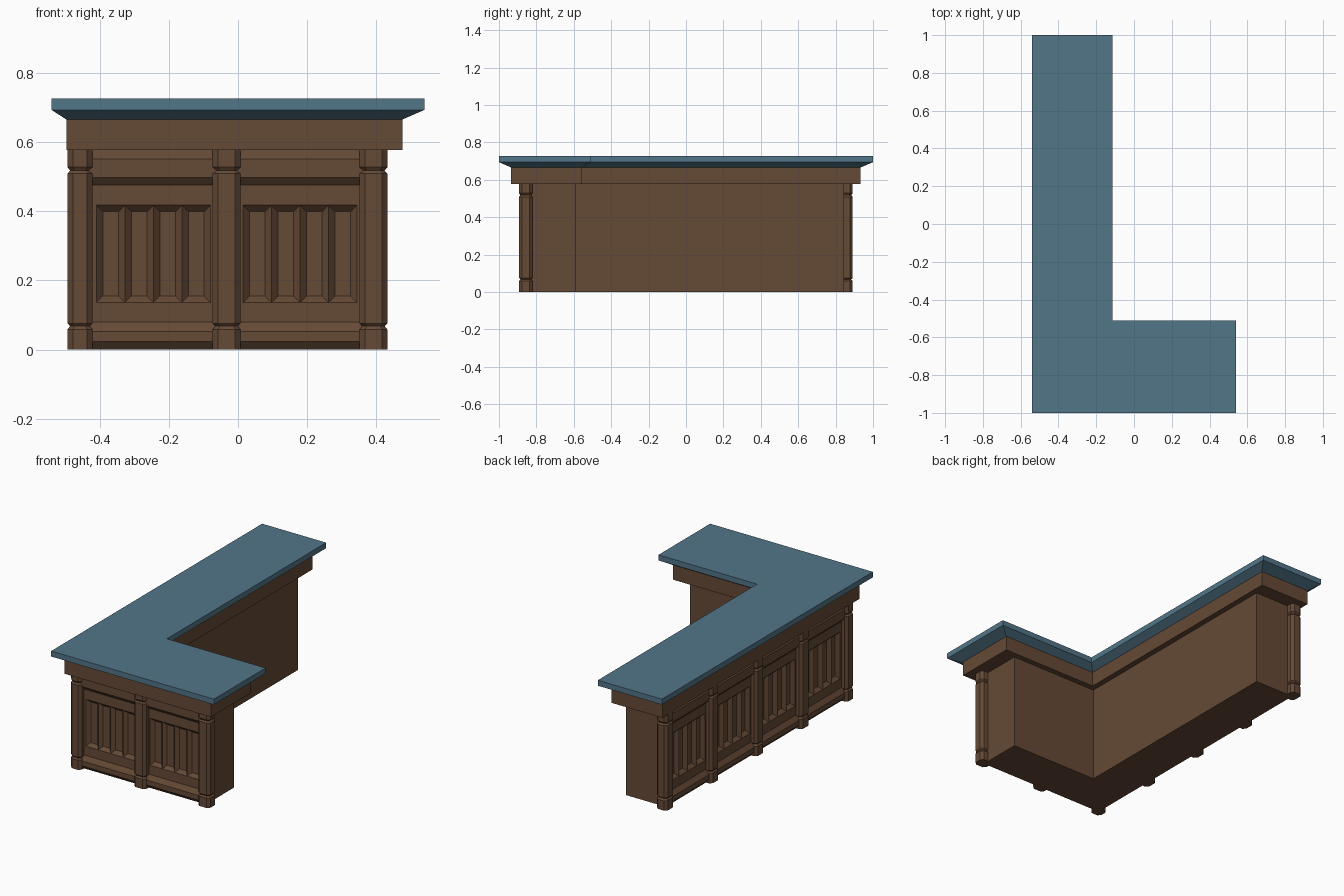
import bpy, bmesh, math
from mathutils import Matrix

if "Cube" in bpy.data.objects:
    bpy.data.objects.remove(bpy.data.objects["Cube"])


def material(name, color):
    m = bpy.data.materials.new(name)
    m.diffuse_color = (*color, 1)
    m.use_nodes = True
    m.node_tree.nodes["Principled BSDF"].inputs["Base Color"].default_value = m.diffuse_color
    return m


WOOD = material("brown_wood", (0.13, 0.067, 0.036))
BLUE = material("blue_top", (0.085, 0.18, 0.25))


def add_object(name, mesh, loc=(0, 0, 0), turn=0):
    ob = bpy.data.objects.new(name, mesh)
    ob.location = loc
    ob.rotation_euler = (0, 0, turn)
    bpy.context.collection.objects.link(ob)
    return ob


def loft(name, rings, mat):
    """Closed solid through a stack of (outline, z) rings."""
    bm = bmesh.new()
    loops = [[bm.verts.new((x, y, z)) for x, y in outline] for outline, z in rings]
    n = len(loops[0])
    for a, b in zip(loops, loops[1:]):
        for i in range(n):
            j = (i + 1) % n
            bm.faces.new((a[i], a[j], b[j], b[i]))
    bm.faces.new(loops[0][::-1])
    bm.faces.new(loops[-1])
    mesh = bpy.data.meshes.new(name)
    bm.to_mesh(mesh)
    bm.free()
    mesh.materials.append(mat)
    return mesh


def ell(xl, xr, xi, yf, yb, yi):
    return [(xl, yf), (xr, yf), (xr, yi), (xi, yi), (xi, yb), (xl, yb)]


# L-shaped core, apron and countertop with sloped underside
core = ell(-0.43, 0.388, -0.195, -0.83, 0.846, -0.59)
apron = ell(-0.497, 0.476, -0.161, -0.936, 0.934, -0.556)
top = ell(-0.54, 0.54, -0.115, -1.0, 1.0, -0.51)
add_object("body_core", loft("body_core", [(core, 0), (core, 0.578)], WOOD))
add_object("apron", loft("apron", [(apron, 0.578), (apron, 0.666)], WOOD))
add_object("countertop", loft("countertop", [(apron, 0.666), (top, 0.694), (top, 0.727)], BLUE))


# Eight-sided post with a notched base and cap
def post_mesh(name, hx, hy, c=0.016):
    def octagon(s):
        pts = [(-hx, -hy + c), (-hx + c, -hy), (hx - c, -hy), (hx, -hy + c),
               (hx, hy - c), (hx - c, hy), (-hx + c, hy), (-hx, hy - c)]
        return [(x * s, y * s) for x, y in pts]
    levels = [(0, 1), (0.058, 1), (0.068, 0.8), (0.076, 1),
              (0.509, 1), (0.518, 0.8), (0.528, 1), (0.58, 1)]
    return loft(name, [(octagon(s), z) for z, s in levels], WOOD)


# Panelled bay: rails top and bottom, four recessed flutes between
def bay_mesh(width):
    bm = bmesh.new()

    def quad(*pts):
        bm.faces.new([bm.verts.new((x, -d, z)) for x, d, z in pts])

    def rect(x0, x1, z0, z1, d0, d1):
        quad((x0, d0, z0), (x1, d0, z0), (x1, d1, z1), (x0, d1, z1))

    h = width / 2
    back, rail = -0.03, 0.02
    for profile in ([(back, 0), (0, 0), (rail, 0.023), (rail, 0.052), (0, 0.08), (0, 0.136)],
                    [(0, 0.418), (0, 0.476), (rail, 0.498), (rail, 0.552), (0, 0.578), (back, 0.578)]):
        for (d0, z0), (d1, z1) in zip(profile, profile[1:]):
            rect(-h, h, z0, z1, d0, d1)
    z0, z1, p, s, deep = 0.136, 0.418, 0.0825, 0.019, -0.02
    rect(-h, -2 * p, z0, z1, 0, 0)
    rect(2 * p, h, z0, z1, 0, 0)
    for i in range(4):
        a = (i - 2) * p
        b = a + p
        outer = [(a, 0, z0), (b, 0, z0), (b, 0, z1), (a, 0, z1)]
        inner = [(a + s, deep, z0 + s), (b - s, deep, z0 + s),
                 (b - s, deep, z1 - s), (a + s, deep, z1 - s)]
        quad(*inner)
        for k in range(4):
            m = (k + 1) % 4
            quad(outer[k], outer[m], inner[m], inner[k])
    bmesh.ops.remove_doubles(bm, verts=bm.verts, dist=1e-5)
    mesh = bpy.data.meshes.new("panel_bay")
    bm.to_mesh(mesh)
    bm.free()
    mesh.materials.append(WOOD)
    return mesh


X0, Y0 = -0.4575, -0.857
PX, PY = 0.4248, 0.427
wall_post = post_mesh("post", 0.0405, 0.036)
bay_x, bay_y = bay_mesh(PX), bay_mesh(PY)

# Corner post, then front and left runs
add_object("corner_post", post_mesh("corner_post", 0.036, 0.036))
bpy.data.objects["corner_post"].location = (X0, Y0, 0)
for i in range(2):
    add_object(f"front_panel_{i + 1}", bay_x, (X0 + (i + 0.5) * PX, Y0, 0))
    add_object(f"front_post_{i + 1}", wall_post, (X0 + (i + 1) * PX, Y0, 0))
for i in range(4):
    add_object(f"left_panel_{i + 1}", bay_y, (X0, Y0 + (i + 0.5) * PY, 0), -math.pi / 2)
    add_object(f"left_post_{i + 1}", wall_post, (X0, Y0 + (i + 1) * PY, 0), -math.pi / 2)
